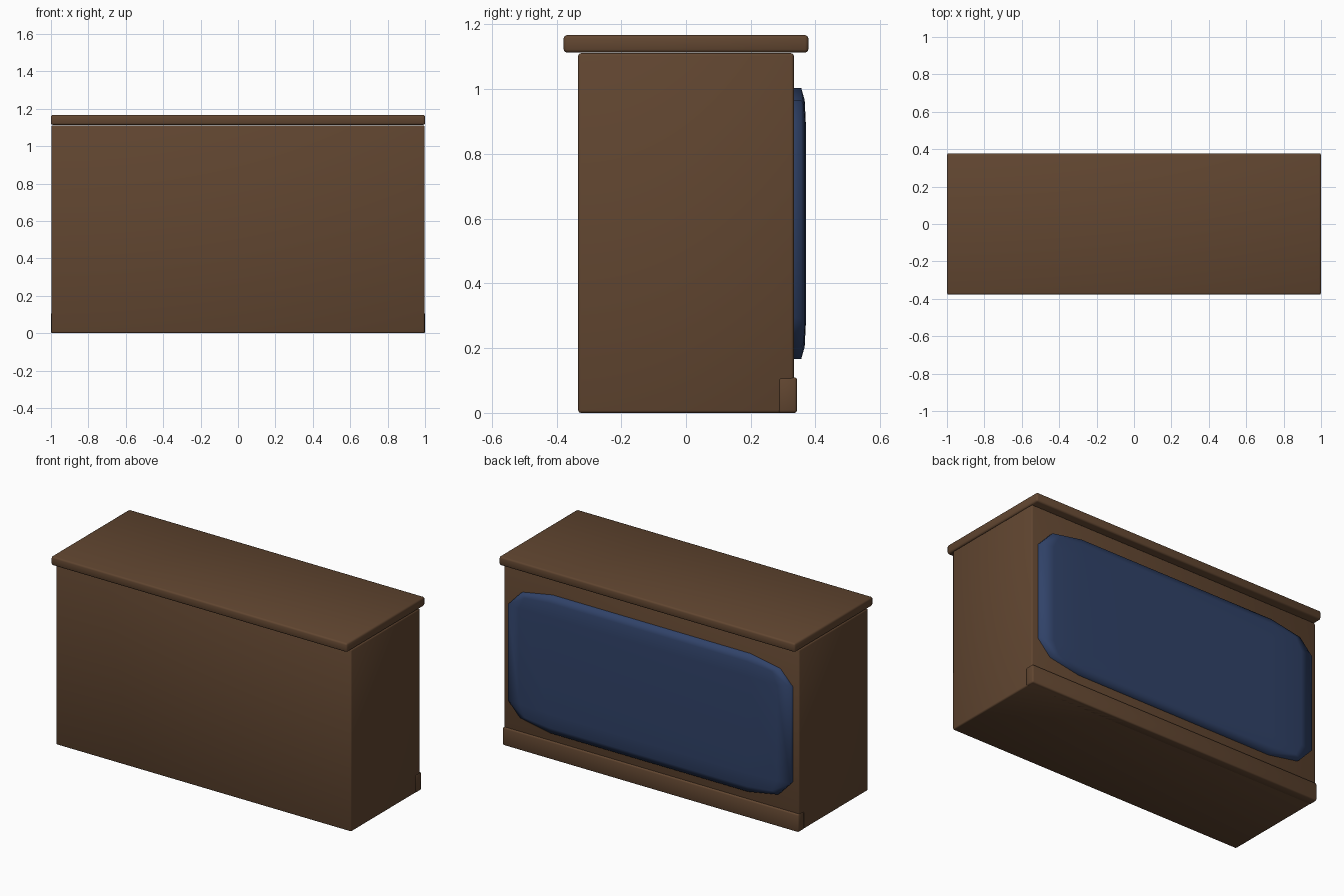
import bpy
import bmesh
from mathutils import Matrix, Vector

if "Cube" in bpy.data.objects:
    bpy.data.objects.remove(bpy.data.objects["Cube"])


def material(name, rgb):
    m = bpy.data.materials.new(name)
    m.diffuse_color = (*rgb, 1.0)
    m.use_nodes = True
    m.node_tree.nodes["Principled BSDF"].inputs["Base Color"].default_value = m.diffuse_color
    return m


wood = material("brown wood", (0.12, 0.061, 0.030))
blue = material("dark blue", (0.030, 0.055, 0.140))


def rounded_box(name, lo, hi, bevel, mat, stretched=False):
    """Smooth bevelled box from corner to corner; a stretched bevel is a fraction of each side."""
    lo, hi = Vector(lo), Vector(hi)
    bm = bmesh.new()
    bmesh.ops.create_cube(bm, size=1.0)
    scale = Matrix.Diagonal((*(hi - lo), 1.0))
    if not stretched:
        bm.transform(scale)
    bmesh.ops.bevel(bm, geom=bm.edges[:], offset=bevel, offset_type='OFFSET',
                    segments=2, profile=0.5, affect='EDGES')
    if stretched:
        bm.transform(scale)
    bm.transform(Matrix.Translation((lo + hi) / 2))
    bmesh.ops.recalc_face_normals(bm, faces=bm.faces[:])
    for f in bm.faces:
        f.smooth = True
    mesh = bpy.data.meshes.new(name)
    bm.to_mesh(mesh)
    bm.free()
    mesh.materials.append(mat)
    ob = bpy.data.objects.new(name, mesh)
    bpy.context.collection.objects.link(ob)
    return ob


# Main cabinet and its overhanging top
rounded_box("counter_body", (-0.998, -0.333, 0), (0.998, 0.333, 1.111), 0.008, wood)
rounded_box("counter_top", (-1, -0.378, 1.113), (1, 0.378, 1.167), 0.01, wood)

# Kick board along the foot of the back
rounded_box("kick_board", (-1, 0.285, 0), (1, 0.343, 0.11), 0.008, wood)

# Cushioned blue panel on the back
rounded_box("back_panel", (-0.955, 0.271, 0.167), (0.955, 0.371, 1.003), 0.15, blue, True)
